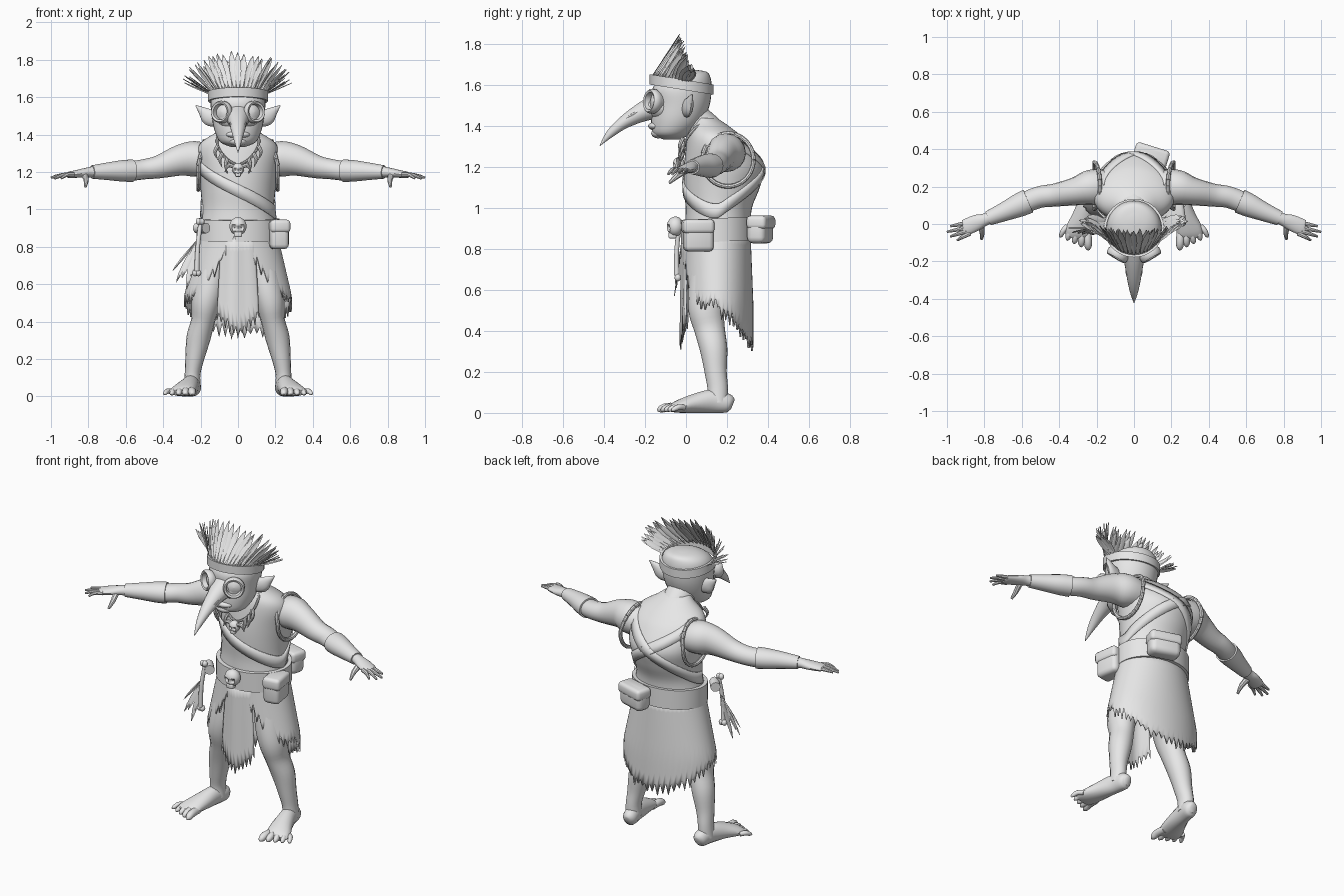
import bpy, bmesh, math, random
from mathutils import Vector, Matrix
from math import sin, cos, pi, radians

if "Cube" in bpy.data.objects:
    bpy.data.objects.remove(bpy.data.objects["Cube"])

random.seed(4)
grey = bpy.data.materials.new("plain grey")
grey.diffuse_color = (0.8, 0.8, 0.8, 1)
grey.use_nodes = True
grey.node_tree.nodes["Principled BSDF"].inputs["Base Color"].default_value = grey.diffuse_color


def finish(name, bm, mirror=False, thick=0, angle=40):
    if mirror:
        dup = bmesh.ops.duplicate(bm, geom=bm.verts[:] + bm.edges[:] + bm.faces[:])["geom"]
        for v in dup:
            if isinstance(v, bmesh.types.BMVert):
                v.co.x *= -1
        bmesh.ops.reverse_faces(bm, faces=[f for f in dup if isinstance(f, bmesh.types.BMFace)])
    bmesh.ops.recalc_face_normals(bm, faces=bm.faces[:])
    me = bpy.data.meshes.new(name)
    bm.to_mesh(me)
    bm.free()
    me.materials.append(grey)
    me.shade_smooth()
    me.set_sharp_from_angle(angle=radians(angle))
    ob = bpy.data.objects.new(name, me)
    bpy.context.collection.objects.link(ob)
    if thick:
        ob.modifiers.new("thickness", 'SOLIDIFY').thickness = thick
    return ob


def spline(pts, k=4):
    """Catmull-Rom resampling of tuples of any length."""
    out, n = [], len(pts)
    for i in range(n - 1):
        a, b, c, d = pts[max(i - 1, 0)], pts[i], pts[i + 1], pts[min(i + 2, n - 1)]
        for j in range(k):
            t = j / k
            out.append(tuple(0.5 * (2 * q + (r - p) * t + (2 * p - 5 * q + 4 * r - s) * t * t
                                    + (3 * q - p - 3 * r + s) * t ** 3) for p, q, r, s in zip(a, b, c, d)))
    return out + [tuple(pts[-1])]


def skin(bm, rings, cap=True, loop=True):
    vs = [[bm.verts.new(p) for p in r] for r in rings]
    n = len(vs[0])
    for a, b in zip(vs, vs[1:]):
        for i in range(n if loop else n - 1):
            bm.faces.new((a[i], a[(i + 1) % n], b[(i + 1) % n], b[i]))
    if cap:
        bm.faces.new(vs[0][::-1])
        bm.faces.new(vs[-1])


def tube(bm, pts, n=16, k=4):
    """Tube through (x, y, z, side radius, up radius)."""
    pts = spline([p if len(p) == 5 else (*p, p[3]) for p in pts], k)
    P = [Vector(p[:3]) for p in pts]
    whole = (P[-1] - P[0]).normalized()
    ref = Vector((0, 1, 0)) if abs(whole.z) > 0.75 else Vector((0, 0, 1))
    rings = []
    for i, p in enumerate(pts):
        t = (P[min(i + 1, len(P) - 1)] - P[max(i - 1, 0)]).normalized()
        s = t.cross(ref).normalized()
        u = s.cross(t)
        ra, rb = max(p[3], 0.001), max(p[4], 0.001)
        rings.append([P[i] + s * ra * cos(2 * pi * j / n) + u * rb * sin(2 * pi * j / n) for j in range(n)])
    skin(bm, rings)


def ball(bm, loc, scale, n=20):
    m = Matrix.Translation(loc) @ Matrix.Diagonal((*scale, 1))
    return bmesh.ops.create_uvsphere(bm, u_segments=n, v_segments=n // 2 + 2, radius=1, matrix=m)["verts"]


def lathe(bm, prof, mat, n=24):
    skin(bm, [[mat @ Vector((max(r, .001) * cos(2 * pi * j / n), max(r, .001) * sin(2 * pi * j / n), h))
               for j in range(n)] for r, h in prof])


def leaf(bm, base, tip, side, w, lift=.004):
    base, tip, side = Vector(base), Vector(tip), Vector(side).normalized()
    nrm = (tip - base).cross(side).normalized() * lift
    skin(bm, [[base.lerp(tip, t) - side * w * f, base.lerp(tip, t) + nrm, base.lerp(tip, t) + side * w * f]
              for t, f in ((0, .25), (.2, .6), (.5, 1), (.75, .85), (.9, .45), (1, .03))], False, False)


def box(bm, loc, size, rot=0, bev=.02):
    m = Matrix.Translation(loc) @ Matrix.Rotation(rot, 4, 'Z') @ Matrix.Diagonal((*size, 1))
    tmp = bmesh.new()
    bmesh.ops.create_cube(tmp, size=1, matrix=m)
    bmesh.ops.bevel(tmp, geom=tmp.edges[:], offset=bev, segments=3, profile=.5, affect='EDGES')
    me = bpy.data.meshes.new("tmp")
    tmp.to_mesh(me)
    tmp.free()
    bm.from_mesh(me)
    bpy.data.meshes.remove(me)


def skull(bm, x, y, z, s):
    for v in ball(bm, (x, y, z), (s, s * .9, s * 1.05), 32):
        d = (v.co - Vector((x, y, z))) / s
        for ex in (-.4, .4):
            r = math.hypot(d.x - ex, d.z + .15)
            if d.y < 0 and r < .32:
                v.co.y += s * .4 * (1 - (r / .32) ** 2)
    box(bm, (x, y - s * .3, z - s * .95), (s * .95, s * .85, s * .65), 0, s * .18)


def interp(table, x):
    for (a, p), (b, q) in zip(table, table[1:]):
        if x <= b:
            return p + (q - p) * (x - a) / (b - a)
    return table[-1][1]


# torso: z, centre y, half width, half depth
TORSO = spline([(.78, .155, .205, .155), (.9, .155, .205, .16), (1.0, .16, .193, .162), (1.1, .175, .2, .185),
                (1.2, .185, .215, .195), (1.3, .16, .222, .16), (1.36, .135, .195, .125),
                (1.41, .11, .12, .085), (1.44, .09, .08, .06)], 5)


def surf(th, z, off=0):
    cy, rx, ry = (interp([(r[0], r[i]) for r in TORSO], z) for i in (1, 2, 3))
    return Vector(((rx + off) * sin(th), cy - (ry + off) * cos(th), z))


bm = bmesh.new()
skin(bm, [[surf(2 * pi * j / 40, r[0]) for j in range(40)] for r in TORSO])
finish("vest_torso", bm)

# crossed straps and armhole trim
bm = bmesh.new()
for path in ([(-75, 1.24), (0, 1.10), (75, .99), (110, 1.03), (180, 1.20), (235, 1.33)],
             [(125, 1.33), (180, 1.20), (250, 1.03), (285, .99)]):
    skin(bm, [[surf(radians(a), z + h, .008) for h in (-.035, 0, .035)] for a, z in spline(path, 8)], False, False)
finish("straps", bm, thick=.012)
bm = bmesh.new()
ring = [(.212 - .03 * max(0, sin(a)), .205 + .125 * cos(a), 1.235 + .13 * sin(a), .011)
        for a in (2 * pi * i / 24 for i in range(25))]
for a, b in zip(ring, ring[1:]):
    tube(bm, [a, b], 8, 1)
finish("armhole_trim", bm, True)

# neck, head, mouth, ears
bm = bmesh.new()
tube(bm, [(0, .13, 1.34, .09), (0, .06, 1.41, .085), (0, -.02, 1.47, .085)])
HEAD = spline([(1.335, -.07, .04, .04), (1.36, -.07, .095, .09), (1.42, -.045, .125, .125), (1.5, -.025, .14, .14),
               (1.58, -.02, .147, .145), (1.635, 0, .13, .12), (1.665, .02, .085, .08), (1.675, .02, .02, .02)])
skin(bm, [[(rx * sin(2 * pi * j / 32), cy - ry * cos(2 * pi * j / 32), z) for j in range(32)]
          for z, cy, rx, ry in HEAD])
ball(bm, (0, -.145, 1.40), (.065, .04, .022))
ball(bm, (0, -.135, 1.365), (.05, .035, .025))
finish("head", bm)
bm = bmesh.new()
tube(bm, [(.11, 0, 1.48, .025, .04), (.155, .01, 1.495, .024, .046), (.19, .02, 1.525, .016, .025),
          (.225, .03, 1.555, .003, .003)], 12)
finish("ears", bm, True)

# beaked mask with goggles
bm = bmesh.new()
ball(bm, (0, -.12, 1.495), (.115, .065, .075))
tube(bm, [(0, -.13, 1.50, .075, .065), (0, -.21, 1.47, .052, .048), (0, -.3, 1.42, .036, .032),
          (0, -.37, 1.363, .02, .02), (0, -.42, 1.305, .002, .002)], 16)
for s in (-1, 1):
    tube(bm, [(s * .042, -.22, 1.478, .004), (s * .036, -.26, 1.455, .009), (s * .027, -.31, 1.425, .003)], 8)
finish("beak_mask", bm)
bm = bmesh.new()
axis = Vector((.5, -.85, .08)).to_track_quat('Z', 'Y').to_matrix().to_4x4()
lathe(bm, [(.045, -.05), (.054, -.01), (.06, .0), (.06, .022), (.053, .032), (.043, .028), (.039, .0),
           (.025, .008), (0, .012)], Matrix.Translation((.082, -.155, 1.52)) @ axis)
finish("goggles", bm, True)

# headband and feather crest
bm = bmesh.new()


def hoop(cy, rx, ry, z0, z1, t, slope, n=48):
    rings = []
    for i in range(n + 1):
        a = 2 * pi * i / n
        rings.append([((rx + o) * sin(a), cy - (ry + o) * cos(a), z - slope * (ry + o) * cos(a))
                      for o, z in ((0, z0), (t, z0), (t, z1), (0, z1))])
    skin(bm, rings, False)


hoop(-.022, .147, .143, 1.578, 1.628, .013, -.16)
finish("headband", bm)
bm = bmesh.new()
for row, count, length in ((0, 29, 1), (1, 24, .82)):
    for i in range(count):
        a = radians(-100 + 200 * i / (count - 1))
        c = max(cos(a), -.1)
        base = Vector((.148 * sin(a), -.022 - .148 * cos(a) + .012 * row, 1.615 + .025 * c))
        tip = Vector((.285 * sin(a), -.03 + .05 * (1 - cos(a)) + .02 * row, 1.70 + .145 * c))
        tip += Vector((random.uniform(-.012, .012), random.uniform(-.01, .01), random.uniform(-.02, .005)))
        leaf(bm, base, base.lerp(tip, length), (cos(a), sin(a), random.uniform(-.2, .2)), .019)
finish("crest_feathers", bm)

# arms, bracers, hands
bm = bmesh.new()
tube(bm, [(.14, .2, 1.26, .09, .08), (.23, .195, 1.27, .095, .095), (.31, .175, 1.262, .076, .083),
          (.42, .155, 1.228, .062, .062), (.5, .145, 1.215, .058, .054), (.57, .12, 1.206, .056, .052),
          (.66, .08, 1.205, .047, .045), (.78, .03, 1.2, .032, .029), (.84, .008, 1.193, .042, .023),
          (.9, -.018, 1.185, .043, .017), (.915, -.022, 1.183, .035, .012)])
for y, tip in ((-.05, (.945, -.087, 1.165)), (-.032, (.982, -.067, 1.165)),
               (-.012, (1.0, -.042, 1.17)), (.008, (.982, -.012, 1.178))):
    mid = (.93 if y > -.05 else .915, (y + tip[1]) / 2, 1.185, .011)
    tube(bm, [(.875, y, 1.187, .012), mid, (*tip, .006)], 8)
tube(bm, [(.82, 0, 1.185, .018), (.812, -.045, 1.155, .014), (.815, -.082, 1.122, .007)], 8)
finish("arms", bm, True)
bm = bmesh.new()
tube(bm, [(.565, .122, 1.207, .066, .06), (.62, .098, 1.206, .062, .057), (.69, .067, 1.204, .051, .048),
          (.78, .03, 1.2, .039, .036)])
finish("bracers", bm, True)

# legs and bare feet
bm = bmesh.new()
tube(bm, [(.12, .14, .78, .09, .11), (.15, .11, .6, .088, .1), (.172, .1, .5, .078, .088),
          (.186, .115, .41, .064, .075), (.212, .135, .31, .064, .067), (.232, .145, .2, .05, .054),
          (.243, .155, .12, .042, .05), (.245, .155, .05, .046, .05)])
tube(bm, [(.235, .228, .04, .018, .025), (.237, .205, .047, .04, .046), (.25, .13, .057, .045, .057),
          (.272, .04, .046, .058, .046), (.298, -.04, .03, .07, .03), (.305, -.075, .02, .06, .016)])
for i in range(5):
    t = i / 4
    r = .022 - .008 * t
    tube(bm, [(.25 + .105 * t, -.03 + .02 * t, .026, r), (.247 + .13 * t, -.09 + .055 * t, .028, r),
              (.245 + .145 * t, -.125 + .065 * t, .017, r * .8), (.245 + .15 * t, -.14 + .07 * t, .01, .004)], 10)
finish("legs", bm, True)

# ragged skirt, open at the front, with a hanging front panel
HEM = [(0, .34), (35, .38), (65, .47), (90, .53), (120, .54), (140, .6), (152, .7), (165, .79)]
bm = bmesh.new()
cols = []
for i in range(97):
    d = -165 + 330 * i / 96
    a = radians(d)
    low = interp(HEM, abs(d)) + (random.uniform(.0, .035) if i % 2 else random.uniform(-.06, -.01))
    col = []
    for j in range(9):
        z = .88 + (low - .88) * j / 8
        f = min(1, (.88 - z) / .35)
        col.append(((.208 + .082 * f) * sin(a), .152 + (.163 + .014 * f) * cos(a), z))
    cols.append(col)
skin(bm, cols, False, False)
finish("skirt", bm, thick=.01)
bm = bmesh.new()
cols = []
for i in range(21):
    u = i / 10 - 1
    low = .33 + .11 * abs(u) + (.035 if i % 2 else -.035) * random.uniform(.4, 1.1)
    cols.append([((.09 + .025 * j / 6) * u, -.022 + .03 * u * u - .008 * j / 6 + .004 * sin(5 * u),
                  .86 + (low - .86) * j / 6) for j in range(7)])
skin(bm, cols, False, False)
finish("front_panel", bm, thick=.008)

# belt, skull buckle, pouches
bm = bmesh.new()
hoop(.155, .2, .158, .835, .95, .022, .05)
finish("belt", bm)
bm = bmesh.new()
skull(bm, 0, -.052, .91, .046)
finish("skull_buckle", bm)
bm = bmesh.new()
box(bm, (.215, .06, .865), (.1, .145, .155), .15, .025)
box(bm, (.218, .058, .91), (.108, .153, .07), .15, .02)
box(bm, (.09, .362, .895), (.18, .095, .135), -.3, .03)
box(bm, (.091, .366, .93), (.188, .1, .065), -.3, .02)
finish("pouches", bm)

# hip trinkets: rolled bundle, bone, feathers
bm = bmesh.new()
tube(bm, [(-.17, -.03, .9, .028), (-.22, .03, .9, .028)], 12)
tube(bm, [(-.2, -.03, .93, .012), (-.215, -.045, .8, .012), (-.22, -.045, .67, .014)], 10)
for x, z in ((-.195, .935), (-.21, .935), (-.212, .66), (-.23, .66)):
    ball(bm, (x, -.04, z), (.016, .016, .018), 12)
finish("hip_bone", bm)
bm = bmesh.new()
for tip in ((-.35, -.02, .67), (-.33, -.045, .61), (-.30, -.05, .63), (-.275, -.055, .57), (-.25, -.05, .64)):
    leaf(bm, (-.225, -.02, .83), tip, (1, 0, .6), .022)
finish("hip_feathers", bm)

# necklace with teeth and a small horned skull
bm = bmesh.new()
half = [(.075, .1, 1.43), (.11, .04, 1.385), (.105, .0, 1.33), (.06, -.012, 1.27), (0, -.02, 1.24)]
cord = half + [(-x, y, z) for x, y, z in half[-2::-1]]
tube(bm, [(*p, .007) for p in cord], 8)
for s in (-1, 1):
    for x, z, dx in ((.108, 1.34, .015), (.085, 1.30, .012), (.058, 1.268, .008)):
        tube(bm, [(s * x, -.015, z, .011), (s * (x + dx), -.03, z - .035, .009), (s * x, -.03, z - .075, .001)], 8)
    tube(bm, [(s * .015, -.035, 1.225, .012), (s * .05, -.04, 1.235, .01), (s * .07, -.04, 1.2, .002)], 8)
skull(bm, 0, -.035, 1.215, .032)
finish("necklace", bm)
